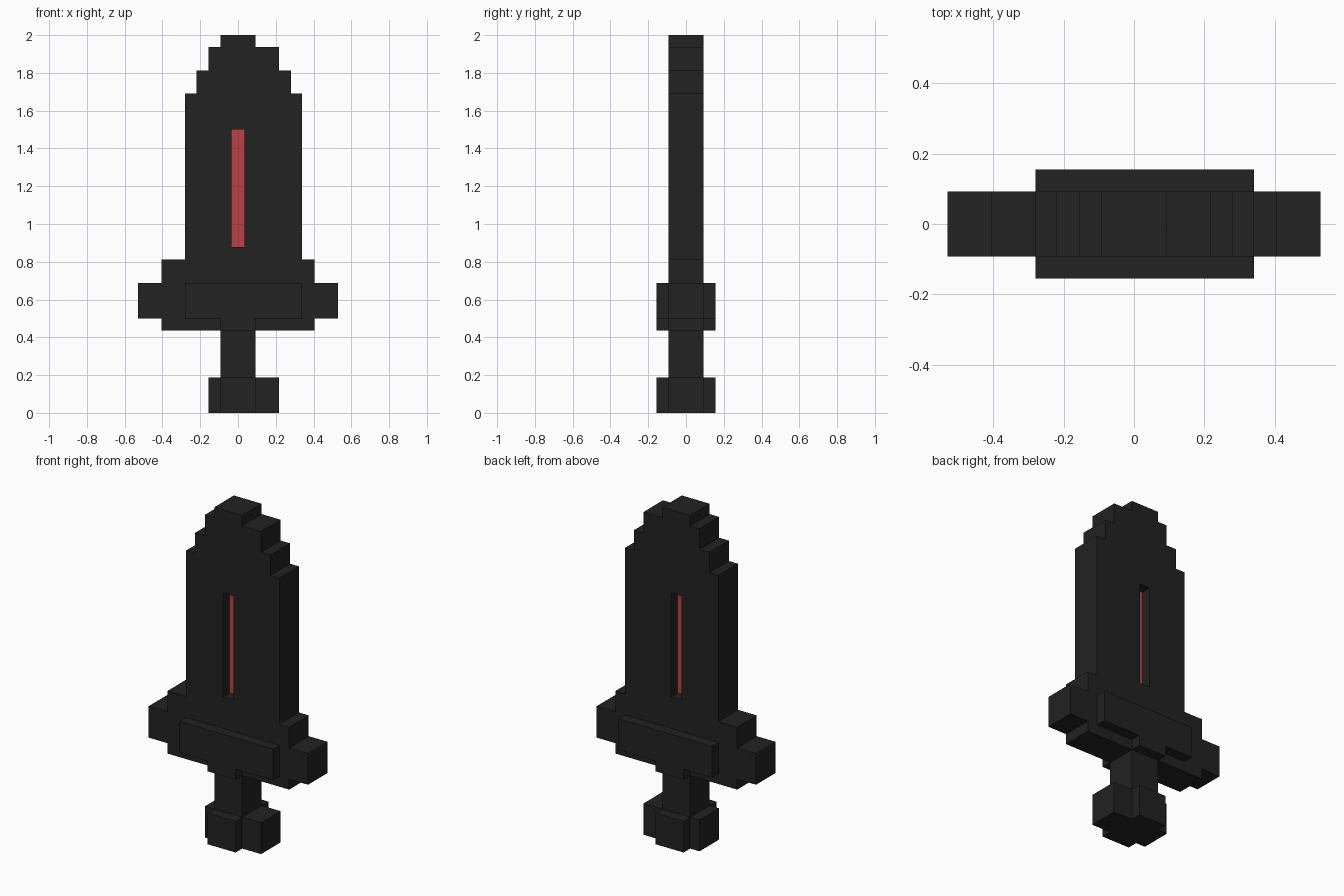
import bpy, bmesh
from mathutils import Vector

if "Cube" in bpy.data.objects:
    bpy.data.objects.remove(bpy.data.objects["Cube"], do_unlink=True)


def material(name, rgb):
    m = bpy.data.materials.new(name)
    m.use_nodes = True
    m.diffuse_color = (*rgb, 1)
    bsdf = m.node_tree.nodes["Principled BSDF"]
    bsdf.inputs["Base Color"].default_value = (*rgb, 1)
    bsdf.inputs["Roughness"].default_value = 0.8
    return m


BLACK = material("charcoal black", (0.016, 0.016, 0.016))
RED = material("core red", (0.479, 0.054, 0.065))


def prism(name, outline, axis, lo, hi, mat):
    """Extrude a flat outline along y (outline in x, z) or z (outline in x, y)."""
    bm = bmesh.new()
    place = (lambda a, b: (a, lo, b)) if axis == "y" else (lambda a, b: (a, b, lo))
    face = bm.faces.new([bm.verts.new(place(a, b)) for a, b in outline])
    ext = bmesh.ops.extrude_face_region(bm, geom=[face])
    step = Vector((0, hi - lo, 0) if axis == "y" else (0, 0, hi - lo))
    bmesh.ops.translate(bm, vec=step, verts=[v for v in ext["geom"] if isinstance(v, bmesh.types.BMVert)])
    bmesh.ops.recalc_face_normals(bm, faces=bm.faces)
    mesh = bpy.data.meshes.new(name)
    bm.to_mesh(mesh)
    bm.free()
    mesh.materials.append(mat)
    ob = bpy.data.objects.new(name, mesh)
    bpy.context.collection.objects.link(ob)
    return ob


def stepped(rows):
    """Blocky outline from rows of (left, right, bottom, top), bottom to top."""
    right = [p for l, r, b, t in rows for p in ((r, b), (r, t))]
    left = [p for l, r, b, t in reversed(rows) for p in ((l, t), (l, b))]
    return right + left


def rect(l, r, b, t):
    return stepped([(l, r, b, t)])


T = 0.0925    # half thickness of the main slab
W = 0.155     # half thickness of the raised parts

# Blade with a stepped tip and a slot through it
blade = prism("blade", stepped([
    (-0.28, 0.34, 0.8125, 1.69), (-0.22, 0.28, 1.69, 1.8125),
    (-0.155, 0.218, 1.8125, 1.9375), (-T, T, 1.9375, 2.0)]), "y", -T, T, BLACK)
slot = rect(-0.034, 0.034, 0.877, 1.5)
cutter = prism("slot_cutter", slot, "y", -0.3, 0.3, BLACK)
cutter.hide_render = True
cut = blade.modifiers.new("slot", "BOOLEAN")
cut.operation, cut.solver, cut.object = "DIFFERENCE", "EXACT", cutter
bpy.context.view_layer.objects.active = blade
bpy.ops.object.modifier_apply(modifier=cut.name)
bpy.data.objects.remove(cutter, do_unlink=True)

# Glowing core recessed in the slot
prism("blade_core", slot, "y", -0.03, 0.03, RED)

# Crossguard with raised plates on both faces
prism("crossguard", stepped([
    (-0.405, 0.405, 0.4375, 0.50), (-0.53, 0.53, 0.50, 0.6875),
    (-0.405, 0.405, 0.6875, 0.8125)]), "y", -T, T, BLACK)
plate = stepped([(-T, T, 0.4375, 0.50), (-0.28, 0.34, 0.50, 0.6875)])
prism("front_guard_plate", plate, "y", -W, -T, BLACK)
prism("back_guard_plate", plate, "y", T, W, BLACK)

# Grip and cross-shaped pommel
prism("grip", rect(-T, T, -T, T), "z", 0.1875, 0.4375, BLACK)
prism("pommel", stepped([
    (-T, T, -W, -T), (-0.155, 0.218, -T, T), (-T, T, T, W)]), "z", 0, 0.1875, BLACK)
